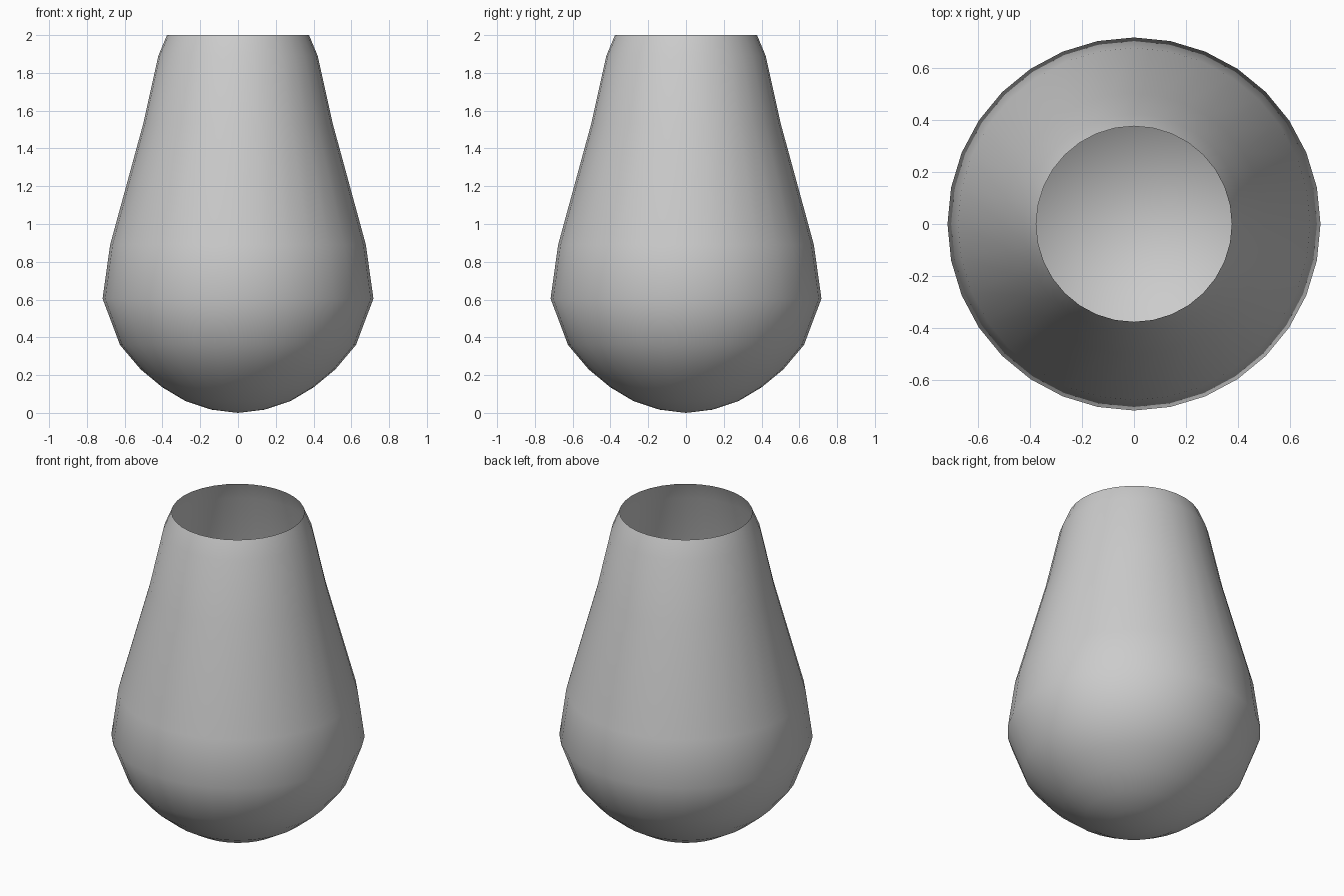
import bpy, bmesh, math

if "Cube" in bpy.data.objects:
    bpy.data.objects.remove(bpy.data.objects["Cube"])

SIDES = 32
# Outline from the bottom pole to the open rim: radius, height
profile = [(0.14, 0.017), (0.277, 0.062), (0.40, 0.135), (0.515, 0.23),
           (0.625, 0.36), (0.717, 0.605), (0.677, 0.89), (0.502, 1.53),
           (0.422, 1.89), (0.376, 2.0)]

# Vase shell: thin single-walled, rounded bottom, open top
bm = bmesh.new()
pole = bm.verts.new((0, 0, 0))
rings = [[bm.verts.new((r * math.cos(2 * math.pi * i / SIDES),
                        r * math.sin(2 * math.pi * i / SIDES), z))
          for i in range(SIDES)] for r, z in profile]
for i in range(SIDES):
    j = (i + 1) % SIDES
    bm.faces.new((pole, rings[0][j], rings[0][i]))
    for low, high in zip(rings, rings[1:]):
        bm.faces.new((low[i], low[j], high[j], high[i]))
for face in bm.faces:
    face.smooth = True

mesh = bpy.data.meshes.new("vase")
bm.to_mesh(mesh)
bm.free()
vase = bpy.data.objects.new("vase", mesh)
bpy.context.collection.objects.link(vase)
